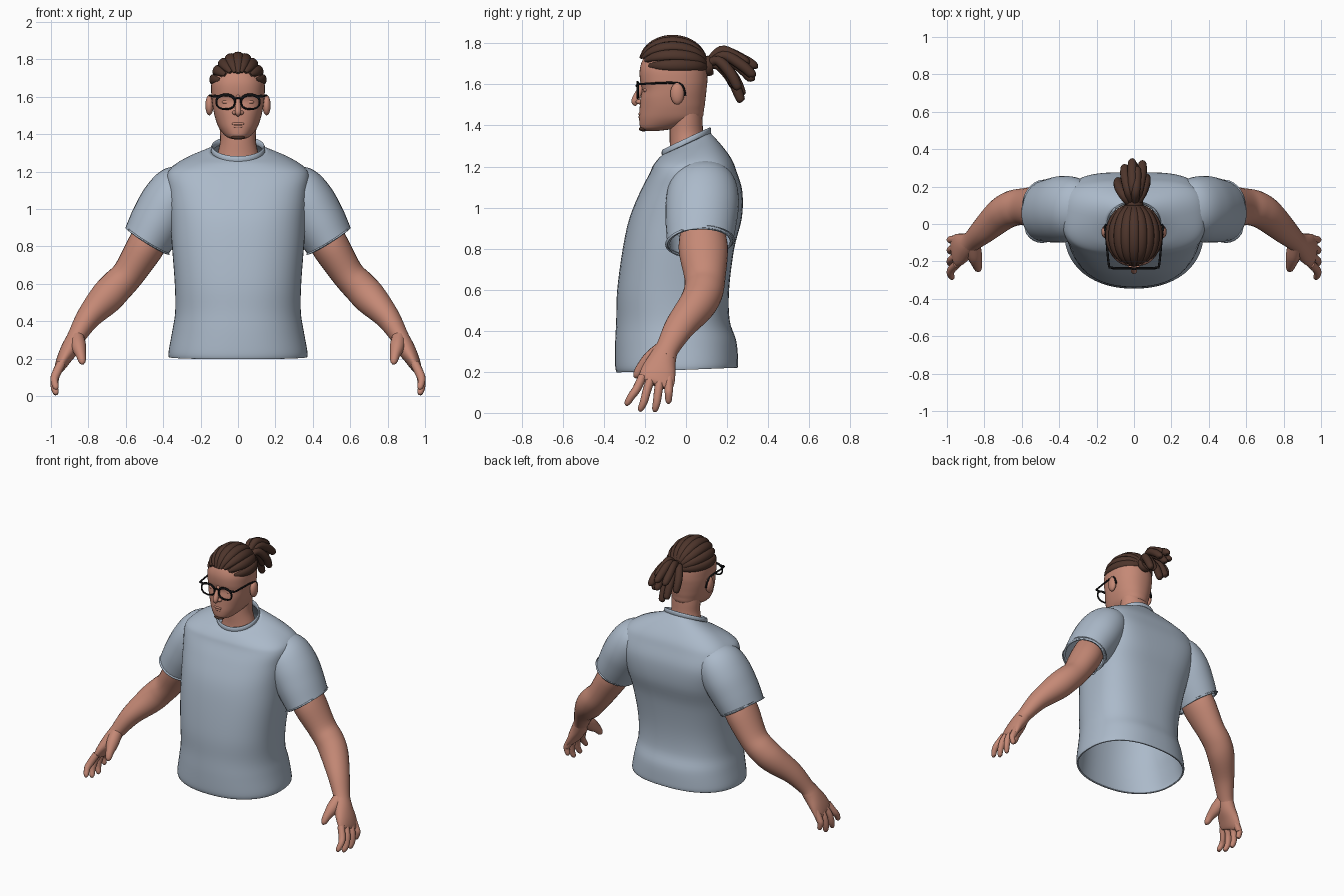
import bpy, bmesh, math
from mathutils import Vector as V
from math import sin, cos, pi


def material(name, col):
    m = bpy.data.materials.new(name)
    m.diffuse_color = (*col, 1)
    return m


SKIN = material("skin", (0.56, 0.25, 0.18))
SHIRT = material("shirt blue grey", (0.41, 0.49, 0.59))
HAIR = material("dark brown hair", (0.075, 0.035, 0.024))
BLACK = material("black frame", (0.006, 0.006, 0.007))


def spline(rows, k=5):
    """Catmull-Rom interpolation through rows of numbers."""
    out = []
    for i in range(len(rows) - 1):
        p = [rows[max(0, min(len(rows) - 1, i + j))] for j in (-1, 0, 1, 2)]
        for s in range(k):
            t = s / k
            out.append([0.5 * (2 * b + (c - a) * t + (2 * a - 5 * b + 4 * c - d) * t * t
                               + (3 * b - a - 3 * c + d) * t ** 3) for a, b, c, d in zip(*p)])
    return out + [list(rows[-1])]


def skin_rings(name, rings, mat, caps=(True, True), loop=False, mirror=False, thick=0, wrap=True):
    """Bridge a list of point rings into one smooth object."""
    bm = bmesh.new()
    vs = [[bm.verts.new(p) for p in r] for r in rings]
    n, m = len(rings), len(rings[0])
    for i in range(n if loop else n - 1):
        a, b = vs[i], vs[(i + 1) % n]
        for j in range(m if wrap else m - 1):
            bm.faces.new((a[j], a[(j + 1) % m], b[(j + 1) % m], b[j]))
    if not loop and wrap:
        for ring, cap in ((vs[0], caps[0]), (vs[-1], caps[1])):
            if cap:
                bm.faces.new(ring)
    bmesh.ops.recalc_face_normals(bm, faces=bm.faces)
    for f in bm.faces:
        f.smooth = len(f.verts) == 4
    me = bpy.data.meshes.new(name)
    bm.to_mesh(me)
    bm.free()
    me.materials.append(mat)
    ob = bpy.data.objects.new(name, me)
    bpy.context.collection.objects.link(ob)
    if thick:
        s = ob.modifiers.new("thickness", "SOLIDIFY")
        s.thickness, s.offset = thick, -1
    if mirror:
        ob.modifiers.new("mirror", "MIRROR")
    return ob


def limb(name, rows, mat, ref=(0, 1, 0), seg=20, k=5, loop=False, **kw):
    """Tube along rows of (x, y, z, radius across, radius along ref)."""
    rows = rows if loop else spline(rows, k)
    n, rings = len(rows), []
    for i, r in enumerate(rows):
        a, b = (rows[i - 1], rows[(i + 1) % n]) if loop else (rows[max(i - 1, 0)], rows[min(i + 1, n - 1)])
        t = (V(b[:3]) - V(a[:3])).normalized()
        v = V(ref) - t * t.dot(V(ref))
        v.normalize()
        u = t.cross(v)
        rings.append([V(r[:3]) + u * r[3] * cos(q * 2 * pi / seg) + v * r[4] * sin(q * 2 * pi / seg)
                      for q in range(seg)])
    return skin_rings(name, rings, mat, loop=loop, **kw)


def body(name, rows, mat, seg=56, **kw):
    """Sections: (z front, z back, half width, y front, y back, front squareness, back squareness)."""
    rings = []
    for zf, zb, w, yf, yb, ef, eb in spline(rows):
        ring = []
        for q in range(seg):
            c, s = cos(q * 2 * pi / seg), sin(q * 2 * pi / seg)
            e = ef if s < 0 else eb
            c, s = [math.copysign(abs(x) ** (2 / e), x) for x in (c, s)]
            ring.append((w * c, (yf + yb) / 2 + (yb - yf) / 2 * s, zf + (zb - zf) * (s + 1) / 2))
        rings.append(ring)
    return skin_rings(name, rings, mat, **kw)


def ball(name, loc, size, mat, mirror=False):
    rings = [[(loc[0] + size[0] * sin(t * pi / 10) * cos(q * pi / 8),
               loc[1] + size[1] * sin(t * pi / 10) * sin(q * pi / 8),
               loc[2] + size[2] * cos(t * pi / 10)) for q in range(16)]
             for t in [0.2] + list(range(1, 10)) + [9.8]]
    return skin_rings(name, rings, mat, mirror=mirror)


# Shirt: open-bottomed torso, sleeves and collar band
body("shirt_torso", [
    (.197, .22, .37, -.338, .252, 2.2, 2.4), (.23, .25, .371, -.345, .254, 2.2, 2.4),
    (.34, .35, .352, -.345, .245, 2.2, 2.4), (.45, .45, .336, -.34, .213, 2.2, 2.5),
    (.6, .6, .338, -.335, .21, 2.3, 2.6), (.8, .8, .353, -.308, .235, 2.4, 2.9),
    (.95, .95, .364, -.275, .272, 2.5, 3.3), (1.08, 1.08, .375, -.222, .274, 2.7, 3.7),
    (1.165, 1.18, .383, -.178, .245, 2.8, 3.4), (1.205, 1.24, .355, -.16, .22, 2.7, 3),
    (1.24, 1.305, .265, -.133, .172, 2.4, 2.6), (1.258, 1.365, .145, -.113, .118, 2, 2)],
    SHIRT, caps=(False, False), thick=.01)
limb("sleeve", [
    (.25, .07, 1.16, .085, .12), (.31, .08, 1.11, .138, .163), (.37, .08, 1.03, .152, .178),
    (.43, .073, .93, .148, .173), (.478, .068, .845, .137, .162), (.488, .068, .828, .134, .158)],
    SHIRT, seg=32, caps=(True, False), thick=.012, mirror=True)
limb("collar", [(.139 * cos(a), .002 + .115 * sin(a), 1.32 + .054 * sin(a), .006, .017)
                for a in [i * pi / 20 for i in range(40)]], SHIRT, ref=(0, 0, 1), seg=10, loop=True)

# Arms and hands
limb("arm", [
    (.45, .08, .88, .1, .11), (.5, .085, .79, .1, .12), (.585, .092, .655, .087, .1),
    (.65, .083, .585, .09, .096), (.71, .05, .52, .089, .09), (.8, -.03, .42, .066, .074),
    (.866, -.09, .315, .048, .057), (.893, -.11, .27, .045, .062)], SKIN, seg=28, mirror=True)
limb("palm", [
    (.86, -.085, .33, .043, .05), (.895, -.115, .26, .048, .068), (.93, -.135, .2, .039, .085),
    (.955, -.145, .15, .027, .088), (.962, -.15, .135, .014, .075)], SKIN, seg=24, mirror=True)
for nm, yb, yt, zt in (("index", -.212, -.285, .04), ("middle", -.168, -.22, .012),
                       ("ring", -.123, -.15, .01), ("little", -.083, -.085, .05)):
    limb(nm + "_finger", [
        (.945, yb, .175, .024, .022), (.974, yb * .6 + yt * .4, .115, .023, .021),
        (.982, yb * .3 + yt * .7, zt + .045, .02, .019), (.974, yt, zt + .008, .016, .015),
        (.97, yt, zt - .004, .006, .006)], SKIN, seg=12, k=4, mirror=True)
limb("thumb", [
    (.862, -.095, .325, .038, .04), (.852, -.165, .265, .04, .042), (.84, -.215, .22, .027, .028),
    (.833, -.24, .185, .019, .019), (.83, -.247, .17, .006, .006)], SKIN, seg=14, mirror=True)

# Head and neck
limb("neck", [(0, .01, 1.2, .125, .1), (0, .008, 1.28, .113, .088), (0, .002, 1.36, .096, .082),
              (0, .0, 1.43, .098, .08), (0, -.005, 1.5, .1, .08)], SKIN, seg=28)
body("head", [(z, z, w, f, b, e, 2.2) for z, w, f, b, e in [
    (1.374, .03, -.2, -.13, 2), (1.388, .064, -.222, -.04, 2.2), (1.43, .1, -.228, .07, 2.3),
    (1.48, .12, -.226, .088, 2.3), (1.53, .132, -.222, .095, 2.4), (1.575, .139, -.214, .1, 2.5),
    (1.62, .143, -.224, .104, 2.4), (1.68, .141, -.224, .1, 2.3), (1.735, .118, -.202, .08, 2.1),
    (1.79, .075, -.15, .03, 2), (1.812, .035, -.1, -.02, 2)]], SKIN)
limb("nose", [(0, -.207, 1.615, .012, .012), (0, -.222, 1.575, .014, .016), (0, -.243, 1.535, .017, .018),
              (0, -.25, 1.514, .016, .016), (0, -.238, 1.502, .008, .01)], SKIN, seg=14)
ball("nostril", (.017, -.226, 1.515), (.014, .018, .012), SKIN, True)
ball("upper_lip", (0, -.22, 1.456), (.036, .012, .009), SKIN)
ball("lower_lip", (0, -.219, 1.441), (.032, .013, .009), SKIN)
ball("eyelid", (.06, -.194, 1.572), (.026, .014, .012), SKIN, True)
ball("ear", (.153, -.042, 1.555), (.022, .034, .054), SKIN, True)
ball("chin_beard", (0, -.208, 1.383), (.037, .022, .012), HAIR)


# Swept-back hair: scalp cap with thick locks running to the tie
def scalp(th, ph):
    r = sin(th)
    return (.137 * r * sin(ph) * (1 - .13 * abs(cos(ph))), -.065 - .165 * cos(th), 1.683 + .14 * r * cos(ph))


def start(ph):
    return pi * (.1 + .16 * (abs(ph) / 1.55) ** 1.5)


skin_rings("hair_cap", [[scalp(start(p) + (pi * .99 - start(p)) * i / 20, p) for i in range(21)]
                        for p in [-1.55 + 3.1 * j / 30 for j in range(31)]], HAIR, wrap=False)
for j in range(9):
    ph = -1.5 + 3 * j / 8
    rows = []
    for i in range(9):
        th = start(ph) + (pi * .96 - start(ph)) * i / 8
        r = (.01, .02, .026, .028, .028, .027, .025, .02, .015)[i]
        rows.append((*scalp(th, ph), r * .65, r))
    limb("hair_lock", rows, HAIR, ref=(cos(ph), 0, -sin(ph)), seg=12, k=3)

# Tied tail of loose locks
limb("hair_tie", [(0, .085, 1.69, .045, .045), (0, .11, 1.69, .05, .05), (0, .13, 1.692, .042, .042)],
     HAIR, ref=(1, 0, 0))
for x, y, z in ((-.01, .33, 1.69), (.045, .32, 1.65), (-.05, .3, 1.67), (0, .315, 1.63), (-.085, .23, 1.6),
                (.065, .25, 1.59), (0, .265, 1.53), (.025, .235, 1.6), (-.04, .27, 1.56), (.015, .29, 1.71)):
    zm = 1.705 + (z - 1.6) * .4
    limb("tail_lock", [
        (x * .15, .095, 1.69, .016, .016), (x * .6, .09 + (y - .09) * .4, zm + .015, .024, .024),
        (x * .95, .09 + (y - .09) * .78, zm * .6 + z * .4, .026, .026),
        (x, y, z, .022, .022), (x, y + .008, z - .015, .008, .008)], HAIR, ref=(1, 0, 0), seg=10)

# Glasses
rim = []
for i in range(32):
    c, s = [math.copysign(abs(f(i * pi / 16)) ** .88, f(i * pi / 16)) for f in (cos, sin)]
    rim.append((.066 + .05 * c, -.236, 1.572 + .038 * s, .005 + .003 * max(s, 0), .006))
limb("glasses_rim", rim, BLACK, seg=8, loop=True, mirror=True)
limb("glasses_bridge", [(-.02, -.236, 1.588, .005, .005), (0, -.242, 1.594, .005, .005),
                        (.02, -.236, 1.588, .005, .005)], BLACK, seg=8)
limb("glasses_hinge", [(.1, -.236, 1.602, .008, .006), (.132, -.232, 1.604, .008, .006)], BLACK, seg=8, mirror=True)
limb("glasses_temple", [
    (.13, -.236, 1.603, .005, .006), (.137, -.2, 1.603, .005, .006), (.149, -.07, 1.608, .005, .006),
    (.156, -.02, 1.595, .006, .006), (.15, -.004, 1.545, .006, .006)], BLACK, ref=(1, 0, 0), seg=8, mirror=True)
